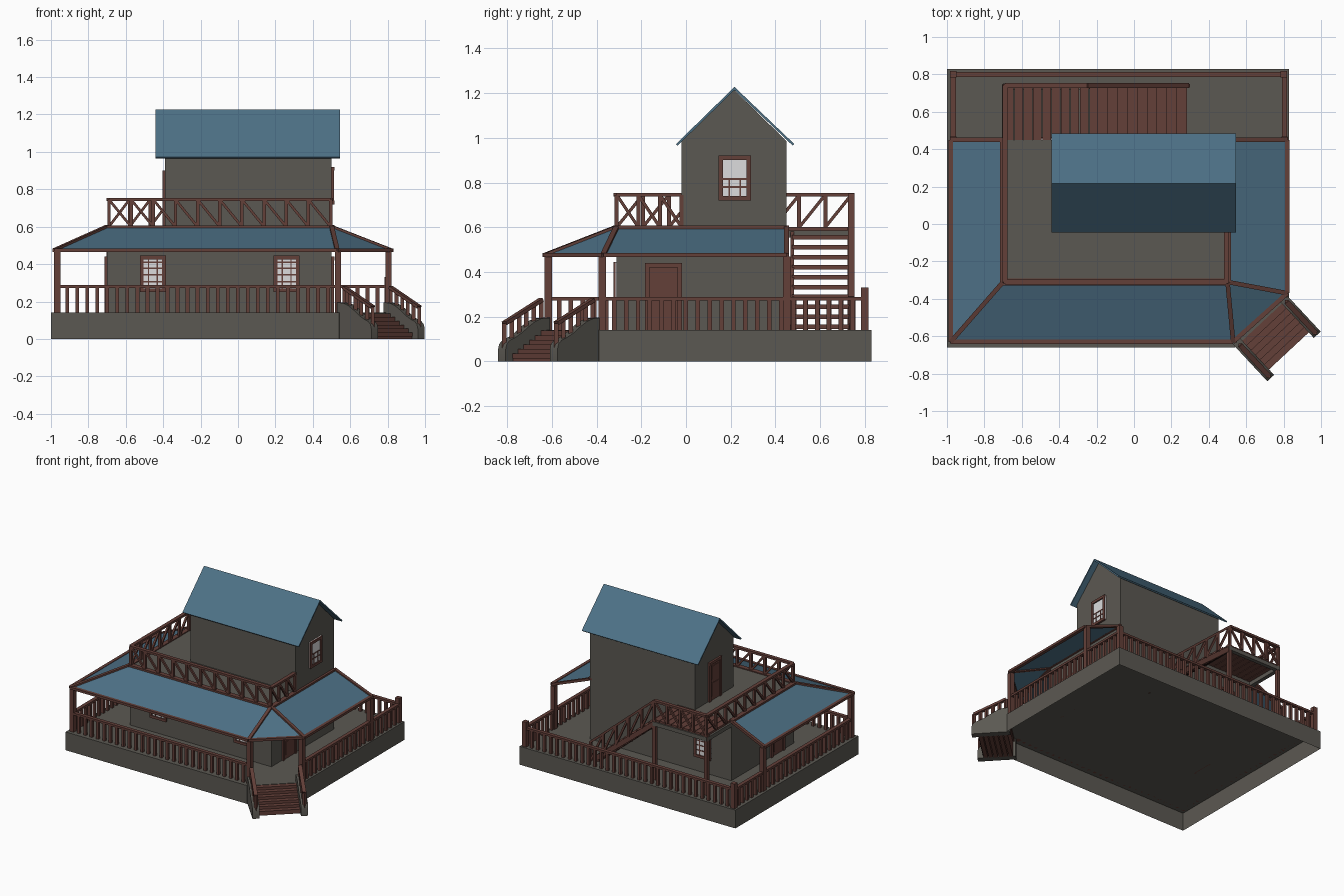
import bpy, bmesh, math
from mathutils import Vector as V, Matrix

if "Cube" in bpy.data.objects:
    bpy.data.objects.remove(bpy.data.objects["Cube"])

def material(name, rgb):
    m = bpy.data.materials.new(name)
    m.diffuse_color = (*rgb, 1)
    m.use_nodes = True
    m.node_tree.nodes["Principled BSDF"].inputs["Base Color"].default_value = m.diffuse_color
    return m

STONE = material("grey_stone", (0.105, 0.098, 0.084))
WOOD = material("brown_wood", (0.125, 0.05, 0.04))
BLUE = material("blue_roof", (0.075, 0.165, 0.24))
GLASS = material("pale_glass", (0.72, 0.72, 0.73))

def finish(bm, name, mat, normals=True):
    if normals:
        bmesh.ops.recalc_face_normals(bm, faces=bm.faces)
    me = bpy.data.meshes.new(name)
    bm.to_mesh(me)
    bm.free()
    me.materials.append(mat)
    ob = bpy.data.objects.new(name, me)
    bpy.context.collection.objects.link(ob)
    return ob

def box(bm, lo, hi, M=Matrix()):
    lo, hi = V(lo), V(hi)
    T = M @ Matrix.Translation((lo + hi) / 2) @ Matrix.Diagonal((*(hi - lo), 1))
    bmesh.ops.create_cube(bm, size=1, matrix=T)

def beam(bm, a, b, w, h):
    """Box running from a to b, w wide and h high."""
    a, b = V(a), V(b)
    d = (b - a).normalized()
    side = V((1, 0, 0)) if abs(d.z) > 0.99 else d.cross(V((0, 0, 1))).normalized()
    up = side.cross(d)
    R = Matrix((side, d, up)).transposed().to_4x4()
    box(bm, (-w / 2, 0, -h / 2), (w / 2, (b - a).length, h / 2), Matrix.Translation(a) @ R)

def prism(bm, pts, offset):
    """Closed solid from a planar outline moved by offset."""
    f = bm.faces.new([bm.verts.new(p) for p in pts])
    r = bmesh.ops.extrude_face_region(bm, geom=[f])
    bmesh.ops.translate(bm, vec=offset, verts=[v for v in r["geom"] if isinstance(v, bmesh.types.BMVert)])
    if f.is_valid is False or len(f.link_loops if hasattr(f, "link_loops") else f.loops) == 0:
        return

def balusters(bm, a, b, h=0.14, gap=0.053, w=0.02):
    a, b, up = V(a), V(b), V((0, 0, h))
    n = max(2, round((b - a).length / gap))
    for i in range(n + 1):
        p = a.lerp(b, i / n)
        beam(bm, p, p + up, w, w)
    beam(bm, a + up, b + up, 0.028, 0.016)

def truss(bm, a, b, n, h=0.145):
    a, b, up = V(a), V(b), V((0, 0, h))
    for i in range(n + 1):
        p = a.lerp(b, i / n)
        beam(bm, p, p + up, 0.018, 0.018)
        if i < n:
            beam(bm, p + up, a.lerp(b, (i + 1) / n), 0.014, 0.014)
    beam(bm, a + up, b + up, 0.028, 0.016)

def wall_frame(pos, yaw):
    return Matrix.Translation(pos) @ Matrix.Rotation(math.radians(yaw), 4, 'Z')

def window(name, pos, yaw, w, h, rows, vtop):
    """Local axes: x along wall, -y outwards, z up from sill."""
    M = wall_frame(pos, yaw)
    g = bmesh.new()
    box(g, (-w / 2, -0.006, 0), (w / 2, 0.002, h), M)
    finish(g, name + "_pane", GLASS)
    f = bmesh.new()
    for s in (-1, 1):
        x = s * (w / 2 - 0.01)
        box(f, (x - 0.01, -0.014, 0), (x + 0.01, 0.002, h), M)
        x = s * w / 6
        box(f, (x - 0.003, -0.009, 0.01), (x + 0.003, 0, h * vtop), M)
    for z in (0.01, h - 0.01):
        box(f, (-w / 2, -0.015, z - 0.01), (w / 2, 0.002, z + 0.01), M)
    for r in rows:
        box(f, (-w / 2, -0.009, h * r - 0.004), (w / 2, 0, h * r + 0.004), M)
    finish(f, name + "_frame", WOOD)

def door(name, pos, yaw, w, h):
    M = wall_frame(pos, yaw)
    b = bmesh.new()
    box(b, (-w / 2, -0.006, 0), (w / 2, 0.002, h), M)
    for s in (-1, 1):
        x = s * (w / 2 - 0.01)
        box(b, (x - 0.01, -0.014, 0), (x + 0.01, 0, h), M)
    box(b, (-w / 2, -0.015, h - 0.02), (w / 2, 0, h), M)
    for z in (0.1, 0.53):
        box(b, (-w * 0.27, -0.01, h * z), (w * 0.27, 0, h * (z + 0.34)), M)
    finish(b, name, WOOD)

# Hollow plinth with a cut corner, open underneath
bm = bmesh.new()
outline = [(-1, -.66), (.54, -.66), (.83, -.39), (.83, .83), (-1, .83)]
lo = [bm.verts.new((x, y, 0)) for x, y in outline]
hi = [bm.verts.new((x, y, .14)) for x, y in outline]
bm.faces.new(hi)
for i in range(5):
    j = (i + 1) % 5
    bm.faces.new((lo[i], lo[j], hi[j], hi[i]))
finish(bm, "plinth", STONE, False)

# Lower storey, upper storey with gables
bm = bmesh.new()
box(bm, (-.7, -.31, .14), (.5, .45, .6))
finish(bm, "lower_storey", STONE)
bm = bmesh.new()
prism(bm, [(-.39, -.02, .6), (-.39, .45, .6), (-.39, .45, .985), (-.39, .215, 1.215), (-.39, -.02, .985)], (.89, 0, 0))
bmesh.ops.holes_fill(bm, edges=bm.edges)
finish(bm, "upper_storey", STONE)

# Main roof: thin folded sheet
bm = bmesh.new()
prof = [(-.045, .972), (.217, 1.228), (.485, .972), (.478, .965), (.217, 1.214), (-.038, .965)]
prism(bm, [(-.44, y, z) for y, z in prof], (.985, 0, 0))
bmesh.ops.holes_fill(bm, edges=bm.edges)
finish(bm, "main_roof", BLUE)

# Porch roof sheets and wooden trims
ia, ib, ic, idd = V((-.7, -.31, .6)), V((.5, -.31, .6)), V((.5, .45, .6)), V((-.7, .45, .6))
fl, fr, cr, br, bl = [V((x, y, .475)) for x, y in ((-.98, -.63), (.53, -.63), (.82, -.37), (.82, .45), (-.98, .45))]
bm = bmesh.new()
for poly in ((fl, fr, ib, ia), (fr, cr, ib), (cr, br, ic, ib), (bl, fl, ia, idd)):
    bm.faces.new([bm.verts.new(p) for p in poly])
finish(bm, "porch_roof", BLUE, False)
bm = bmesh.new()
for a, b in ((fl, fr), (fr, cr), (cr, br), (bl, fl), (fl, ia), (fr, ib), (cr, ib), (br, ic), (bl, idd)):
    beam(bm, a, b, .024, .018)
for a, b in ((ia, ib), (ib, ic), (ia, idd)):
    beam(bm, a, b, .035, .014)
finish(bm, "porch_roof_trim", WOOD)

# Porch posts and railings
bm = bmesh.new()
for x, y in ((-.967, -.617), (.535, -.617), (.805, -.375), (.805, .45), (-.967, .45)):
    beam(bm, (x, y, .14), (x, y, .47), .034, .034)
for x in (-.967, .8):
    beam(bm, (x, .8, .14), (x, .8, .33), .034, .034)
finish(bm, "porch_posts", WOOD)
bm = bmesh.new()
for a, b in (((-.967, -.62), (.535, -.62)), ((.805, -.375), (.805, .8)), ((.8, .8), (-.967, .8)), ((-.967, .8), (-.967, -.62))):
    balusters(bm, (*a, .14), (*b, .14))
finish(bm, "porch_railing", WOOD)

# Roof terrace railing, landing railing and back stair railing
bm = bmesh.new()
truss(bm, (-.69, -.31, .6), (.495, -.31, .6), 10)
truss(bm, (.495, -.31, .6), (.495, -.02, .6), 3)
truss(bm, (-.69, .74, .6), (-.69, -.31, .6), 9)
truss(bm, (-.25, .74, .6), (-.69, .74, .6), 4)
truss(bm, (-.25, .74, .6), (.29, .74, .14), 5)
finish(bm, "terrace_railing", WOOD)

# Back landing and open-tread stair
bm = bmesh.new()
for i in range(9):
    x = -.69 + i * .05
    box(bm, (x, .45, .585), (x + .046, .74, .6))
for i in range(10):
    x, z = -.25 + i * .053, .565 - i * .0445
    box(bm, (x, .475, z - .02), (x + .056, .73, z))
for y in (.475, .735):
    beam(bm, (-.25, y, .57), (.27, y, .15), .016, .035)
for x in (-.69, -.25):
    beam(bm, (x, .735, .14), (x, .735, .6), .026, .026)
finish(bm, "back_stair", WOOD)
bm = bmesh.new()
for a, b in (((-.69, .45), (-.69, .745)), ((-.25, .45), (-.25, .745)), ((-.7, .735), (-.24, .735))):
    beam(bm, (*a, .57), (*b, .57), .03, .03)
finish(bm, "landing_beams", STONE)

# Corner entrance stair: local x along the cut corner, -y outwards
M = Matrix.Translation((.685, -.525, 0)) @ Matrix.Rotation(math.atan2(.27, .29), 4, 'Z')
bm = bmesh.new()
for i in range(6):
    box(bm, (-.15, -.035 * (i + 1), .115 - i * .0205), (.15, -.035 * i + .01, .137 - i * .0205), M)
    box(bm, (-.15, -.035 * (i + 1) + .006, 0), (.15, -.035 * i, .116 - i * .0205), M)
finish(bm, "entrance_steps", WOOD)
side = [(.02, 0), (.02, .195), (-.03, .192), (-.07, .178), (-.11, .155), (-.15, .128), (-.19, .107), (-.225, .094), (-.243, .078), (-.25, .055), (-.25, 0)]
for s, nm in ((-1, "left"), (1, "right")):
    bm = bmesh.new()
    prism(bm, [M @ V((s * .17 - .025, y, z)) for y, z in side], M.to_3x3() @ V((.05, 0, 0)))
    bmesh.ops.holes_fill(bm, edges=bm.edges)
    ob = finish(bm, nm + "_stair_wall", STONE)
    bpy.context.view_layer.objects.active = ob
    ob.select_set(True)
    bpy.ops.object.shade_smooth_by_angle(angle=math.radians(40))
    ob.select_set(False)
    bm = bmesh.new()
    balusters(bm, M @ V((s * .17, -.01, .165)), M @ V((s * .17, -.235, .06)), .11, .05)
    finish(bm, nm + "_stair_railing", WOOD)

# Windows and doors
grid = (.28, .48, .66, .82)
window("front_left_window", (-.455, -.31, .25), 0, .14, .195, grid, 1)
window("front_right_window", (.26, -.31, .25), 0, .14, .195, grid, 1)
window("back_window", (-.46, .45, .25), 180, .14, .195, grid, 1)
window("gable_window", (.5, .218, .72), 90, .145, .2, (.3, .48), .48)
door("right_door", (.5, -.1, .14), 90, .165, .3)
door("left_door", (-.7, -.1, .14), -90, .165, .3)
door("terrace_door", (-.39, .215, .6), -90, .15, .3)
